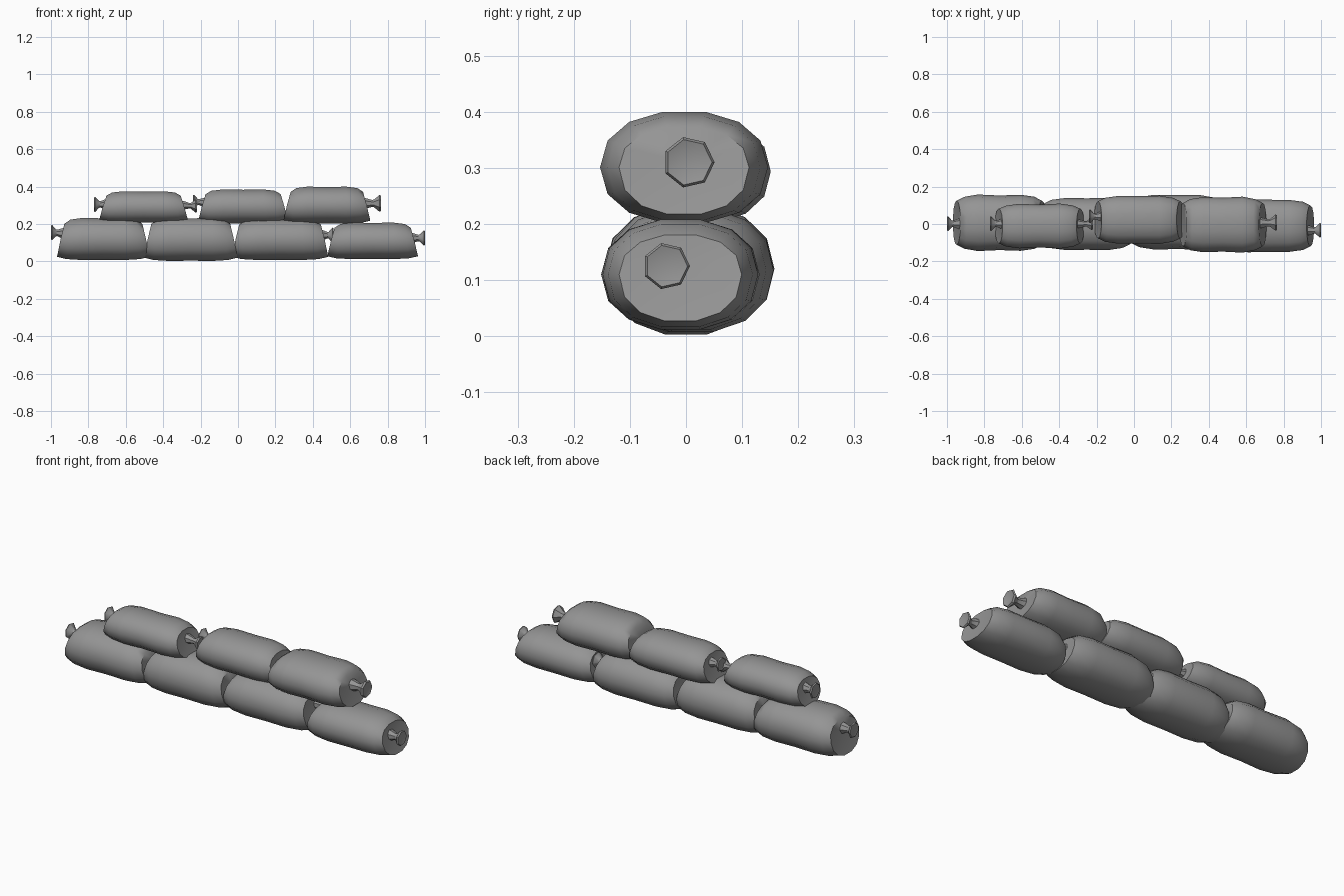
import bpy, bmesh, math, random
from mathutils import Vector

random.seed(4)
if "Cube" in bpy.data.objects:
    bpy.data.objects.remove(bpy.data.objects["Cube"])

grey = bpy.data.materials.new("grey_cloth")
grey.use_nodes = True
colour = (0.3, 0.3, 0.3, 1)
grey.diffuse_color = colour
grey.node_tree.nodes["Principled BSDF"].inputs["Base Color"].default_value = colour

SIDES = 14


def power(v, p):
    return math.copysign(abs(v) ** p, v)


def skin(bm, rings):
    for a, b in zip(rings, rings[1:]):
        for i in range(len(a)):
            j = (i + 1) % len(a)
            bm.faces.new((a[i], a[j], b[j], b[i]))


def finish(name, bm, angle):
    bmesh.ops.recalc_face_normals(bm, faces=bm.faces)
    mesh = bpy.data.meshes.new(name)
    bm.to_mesh(mesh)
    bm.free()
    mesh.materials.append(grey)
    obj = bpy.data.objects.new(name, mesh)
    bpy.context.collection.objects.link(obj)
    bpy.ops.object.select_all(action='DESELECT')
    obj.select_set(True)
    bpy.context.view_layer.objects.active = obj
    bpy.ops.object.shade_smooth_by_angle(angle=math.radians(angle))


def bag(name, x0, x1, y0, y1, z0, z1):
    """Stuffed bag: soft rings along x with pinched, slightly hollow ends."""
    bm = bmesh.new()
    cx, cy, cz = (x0 + x1) / 2, (y0 + y1) / 2, (z0 + z1) / 2
    hx, hy, hz = (x1 - x0) / 2, (y1 - y0) / 2, (z1 - z0) / 2
    # position along the bag, width, height
    half = [(1, .78, .72), (.82, .92, .92), (.5, 1, 1)]
    sections = [(-t, w, h) for t, w, h in half] + [(0, .98, .98)] + half[::-1]
    rings = []
    for t, w, h in sections:
        ring = []
        lump = random.uniform(-.025, .025)
        for i in range(SIDES):
            a = math.tau * i / SIDES
            c, s = power(math.cos(a), .9), power(math.sin(a), .9)
            tilt = -.025 * s * t ** 3          # lower corners poke outward
            if s < 0:
                h_here = h + (1 - h) * .45      # flatter underside
            else:
                h_here = h
            ring.append(bm.verts.new((cx + t * (hx - .012) + tilt * .8,
                                      cy + hy * c * (w + lump * (1 - abs(t))),
                                      cz + hz * s * h_here)))
        rings.append(ring)
    skin(bm, rings)
    # hollow end caps
    for ring, inward in ((rings[0], .012), (rings[-1], -.012)):
        tip = bm.verts.new((ring[0].co.x + inward, cy, cz + .01))
        for i in range(SIDES):
            bm.faces.new((ring[i], ring[(i + 1) % SIDES], tip))
    finish(name, bm, 50)


def tie(name, base, length, direction, lean=0, size=.042):
    """Gathered cloth end: narrow neck flaring to a small faceted mouth."""
    bm = bmesh.new()
    rings = []
    for t, r in ((-.25, .75), (.1, .6), (.42, .42), (.55, .45), (.9, 1), (1, .9)):
        ring = []
        for i in range(7):
            a = math.tau * i / 7
            ring.append(bm.verts.new(Vector(base) + Vector((
                direction * length * t,
                size * r * math.cos(a),
                size * r * math.sin(a) + lean * t))))
        rings.append(ring)
    skin(bm, rings)
    bm.faces.new(rings[0])
    # dimpled mouth
    mouth = rings[-1]
    tip = bm.verts.new(Vector(base) + Vector((direction * length * .85, 0, lean)))
    for i in range(7):
        bm.faces.new((mouth[i], mouth[(i + 1) % 7], tip))
    finish(name, bm, 40)


# bottom row
bag("bottom_bag_1", -.96, -.48, -.145, .158, .005, .235)
bag("bottom_bag_2", -.495, -.01, -.14, .14, 0, .235)
bag("bottom_bag_3", -.025, .475, -.135, .155, .005, .23)
bag("bottom_bag_4", .485, .955, -.15, .13, .01, .21)

# top row
bag("top_bag_1", -.735, -.275, -.13, .108, .205, .377)
bag("top_bag_2", -.205, .26, -.105, .15, .2, .387)
bag("top_bag_3", .25, .7, -.152, .145, .2, .402)

# gathered ends
tie("bottom_tie_right", (-.942, 0, .15), .058, -1, .005)
tie("bottom_tie_middle", (.455, .03, .14), .055, 1)
tie("bottom_tie_left", (.935, -.035, .125), .065, 1)
tie("top_tie_right", (-.71, 0, .305), .06, -1)
tie("top_tie_middle_right", (-.29, 0, .3), .07, 1, -.005, .036)
tie("top_tie_middle_left", (-.185, .04, .315), .055, -1, .005, .038)
tie("top_tie_left", (.68, .005, .31), .085, 1, 0, .046)
